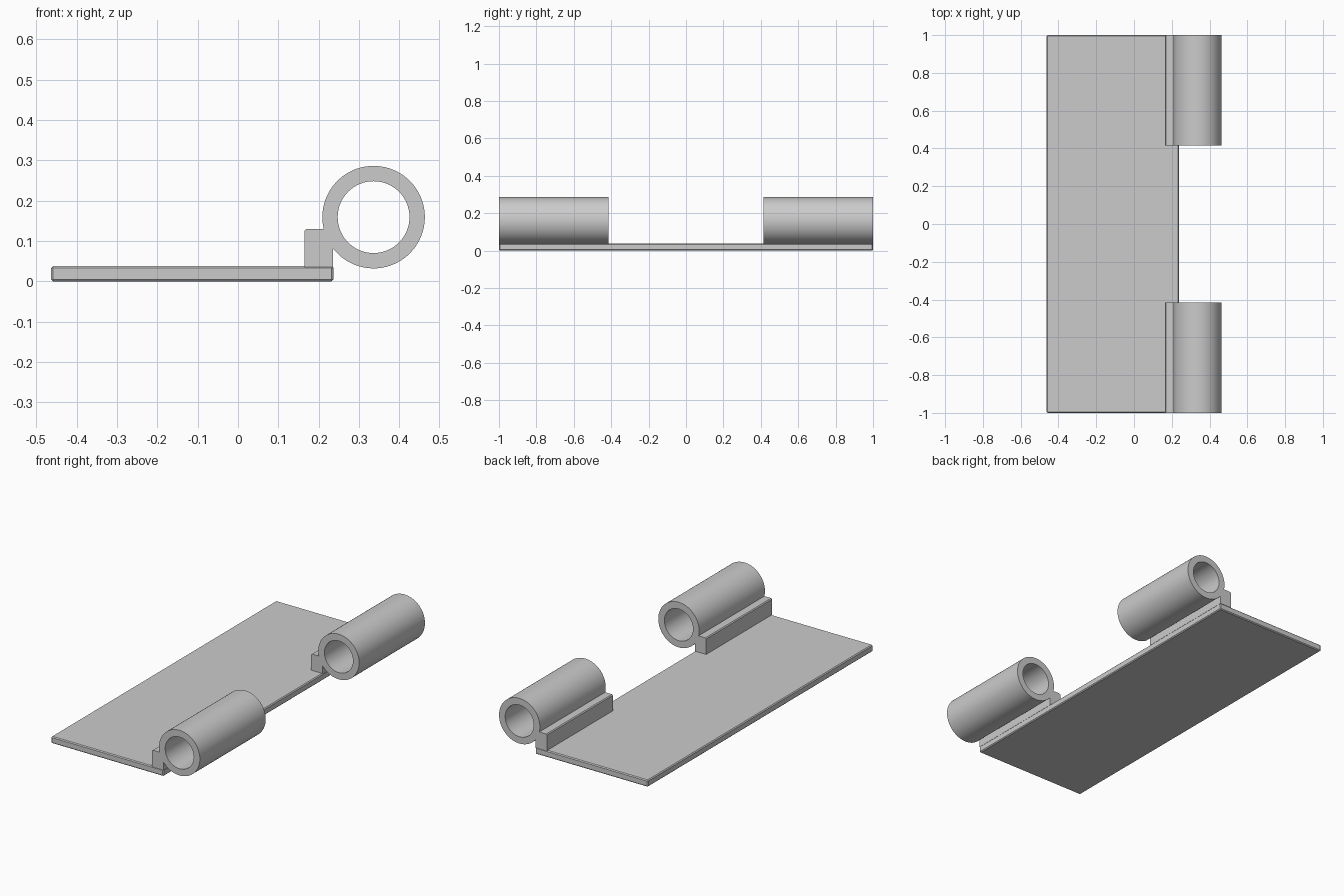
import bpy, bmesh
from math import sin, cos, pi, atan2, asin, radians

if "Cube" in bpy.data.objects:
    bpy.data.objects.remove(bpy.data.objects["Cube"], do_unlink=True)

LEFT, RIGHT, TOP = -0.463, 0.237, 0.038       # leaf extents
CX, CZ, R_OUT, R_IN = 0.336, 0.159, 0.127, 0.089  # barrel
TAB_LEFT, TAB_TOP = 0.165, 0.13
KNUCKLE_LENGTH = 0.585
CHAMFER = 0.005


def link(name, mesh):
    obj = bpy.data.objects.new(name, mesh)
    bpy.context.collection.objects.link(obj)
    return obj


def arc(radius, start, end, steps):
    angles = [start + (end - start) * i / steps for i in range(steps + 1)]
    return [(CX + radius * cos(a), CZ + radius * sin(a)) for a in angles]


def make_leaf():
    bm = bmesh.new()
    bmesh.ops.create_cube(bm, size=1)
    bmesh.ops.scale(bm, vec=(RIGHT - LEFT, 2, TOP), verts=bm.verts)
    bmesh.ops.translate(bm, vec=((LEFT + RIGHT) / 2, 0, TOP / 2), verts=bm.verts)
    bmesh.ops.bevel(bm, geom=bm.edges[:], offset=CHAMFER, segments=1, affect='EDGES')
    mesh = bpy.data.meshes.new("leaf_plate")
    bm.to_mesh(mesh)
    bm.free()
    return link("leaf_plate", mesh)


def make_knuckle_mesh():
    # Outer outline: barrel arc running into the mounting tab
    tab_right = RIGHT - 0.001
    start = -pi + asin((CZ - TAB_TOP) / R_OUT) + 2 * pi
    start = 2 * pi - start if start < pi else start
    top_angle = pi + asin((CZ - TAB_TOP) / R_OUT)
    drop = (R_OUT ** 2 - (CX - tab_right) ** 2) ** 0.5
    low_angle = atan2(-drop, tab_right - CX)
    seat = TOP - 0.003
    outer = arc(R_OUT, low_angle, top_angle, 72)
    outer += [(TAB_LEFT + CHAMFER, TAB_TOP), (TAB_LEFT, TAB_TOP - CHAMFER),
              (TAB_LEFT, seat), (tab_right, seat)]
    bore = arc(R_IN, 0, 2 * pi, 64)[:-1]

    # Filled profile with a hole, extruded along the pin axis
    curve = bpy.data.curves.new("knuckle_profile", 'CURVE')
    curve.dimensions = '2D'
    curve.fill_mode = 'BOTH'
    curve.extrude = KNUCKLE_LENGTH / 2
    for loop in (outer, bore):
        spline = curve.splines.new('POLY')
        spline.points.add(len(loop) - 1)
        for point, (x, z) in zip(spline.points, loop):
            point.co = (x, z, 0, 1)
        spline.use_cyclic_u = True
    helper = link("knuckle_profile", curve)
    bpy.context.view_layer.update()
    graph = bpy.context.evaluated_depsgraph_get()
    mesh = bpy.data.meshes.new_from_object(helper.evaluated_get(graph))
    bpy.data.objects.remove(helper, do_unlink=True)

    # Weld caps to walls
    bm = bmesh.new()
    bm.from_mesh(mesh)
    bmesh.ops.remove_doubles(bm, verts=bm.verts, dist=0.0001)
    bmesh.ops.dissolve_limit(bm, angle_limit=radians(0.5), verts=bm.verts, edges=bm.edges)
    bmesh.ops.recalc_face_normals(bm, faces=bm.faces)
    bm.to_mesh(mesh)
    bm.free()
    return mesh


make_leaf()

# One knuckle at each end of the leaf
knuckle = make_knuckle_mesh()
for name, side in (("front_knuckle", -1), ("back_knuckle", 1)):
    obj = link(name, knuckle.copy())
    obj.rotation_euler.x = pi / 2
    obj.location.y = side * (1 - KNUCKLE_LENGTH / 2)
    bpy.ops.object.select_all(action='DESELECT')
    obj.select_set(True)
    bpy.context.view_layer.objects.active = obj
    bpy.ops.object.shade_smooth_by_angle(angle=radians(30))
